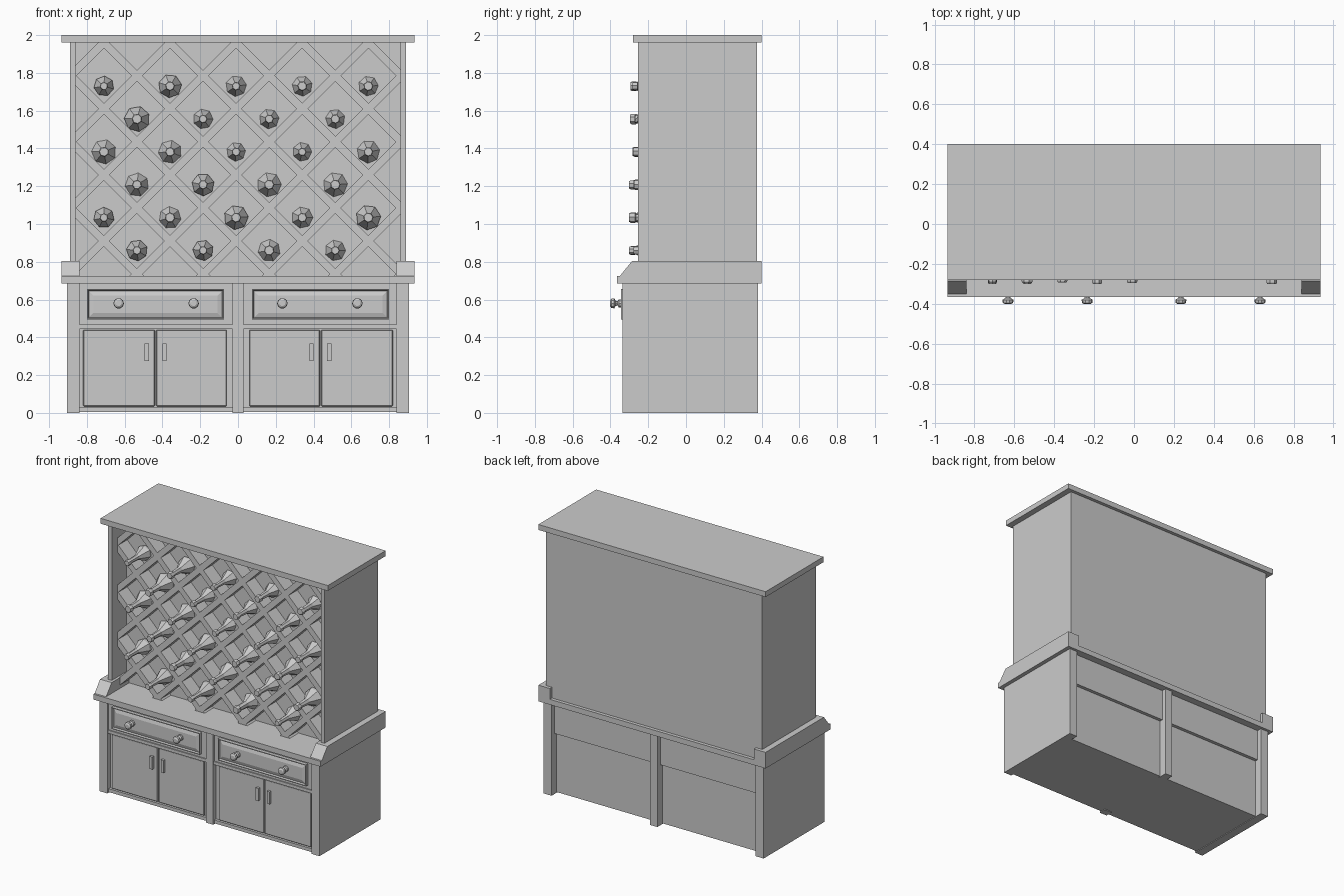
import bpy, bmesh, random
from math import pi, cos, sin
from mathutils import Vector, Matrix

random.seed(4)
if "Cube" in bpy.data.objects:
    bpy.data.objects.remove(bpy.data.objects["Cube"], do_unlink=True)

grey = bpy.data.materials.new("plain_grey")
grey.use_nodes = True
colour = (0.6, 0.6, 0.6, 1)
grey.diffuse_color = colour
grey.node_tree.nodes["Principled BSDF"].inputs["Base Color"].default_value = colour


def finish(name, bm):
    bmesh.ops.recalc_face_normals(bm, faces=bm.faces)
    mesh = bpy.data.meshes.new(name)
    bm.to_mesh(mesh)
    bm.free()
    mesh.materials.append(grey)
    obj = bpy.data.objects.new(name, mesh)
    bpy.context.collection.objects.link(obj)
    return obj


def box_mesh(x, y, z):
    bm = bmesh.new()
    size = Matrix.Diagonal((x[1] - x[0], y[1] - y[0], z[1] - z[0], 1))
    centre = Matrix.Translation((sum(x) / 2, sum(y) / 2, sum(z) / 2))
    bmesh.ops.create_cube(bm, size=1, matrix=centre @ size)
    return bm


def box(name, x, y, z):
    return finish(name, box_mesh(x, y, z))


def sides(name, x, y, z):
    """A box on the left and its mirror on the right."""
    box("left_" + name, x, y, z)
    box("right_" + name, (-x[1], -x[0]), y, z)


def lathe(name, profile, place, count, turn=0):
    """Revolve (depth, radius) pairs about an axis running back along +y."""
    bm = bmesh.new()
    rings = []
    for depth, r in profile:
        rings.append([bm.verts.new((place[0] + r * cos(turn + 2 * pi * i / count),
                                    place[1] + depth,
                                    place[2] + r * sin(turn + 2 * pi * i / count)))
                      for i in range(count)])
    for a, b in zip(rings, rings[1:]):
        for i in range(count):
            j = (i + 1) % count
            bm.faces.new((a[i], a[j], b[j], b[i]))
    bm.faces.new(rings[0])
    bm.faces.new(rings[-1])
    return finish(name, bm)


# Lower cabinet
box("cabinet_body", (-0.85, 0.85), (-0.30, 0.32), (0.005, 0.685))
box("upper_back_panel", (-0.85, 0.85), (0.30, 0.345), (0.45, 0.685))
sides("cabinet_side", (0.84, 0.905), (-0.335, 0.38), (0, 0.685))
box("centre_front_post", (-0.03, 0.03), (-0.335, -0.28), (0, 0.685))
box("centre_back_post", (-0.03, 0.03), (0.30, 0.38), (0, 0.685))
sides("bottom_rail", (0.03, 0.84), (-0.32, -0.28), (0.005, 0.03))
sides("middle_rail", (0.03, 0.84), (-0.328, -0.28), (0.445, 0.468))
sides("drawer_surround", (0.03, 0.84), (-0.32, -0.28), (0.468, 0.685))

# Counter and sloped end blocks
box("counter", (-0.935, 0.935), (-0.365, 0.40), (0.685, 0.725))
for side, sign in (("left", 1), ("right", -1)):
    bm = box_mesh(sorted((sign * 0.84, sign * 0.935)), (-0.35, 0.40), (0.725, 0.805))
    for v in bm.verts:
        if v.co.y < 0 and v.co.z > 0.8:
            v.co.y = -0.285
    finish(side + "_end_block", bm)

# Rack carcass
sides("rack_side", (0.86, 0.89), (-0.255, 0.375), (0.725, 1.96))
box("rack_back", (-0.86, 0.86), (-0.08, 0.375), (0.725, 1.96))
box("top_board", (-0.935, 0.935), (-0.28, 0.40), (1.96, 2.0))

# Diagonal lattice, trimmed to the opening
PITCH, NODE = 0.35, Vector((-0.535, 0, 0.735))
limits = [((0.86, 0, 0), (1, 0, 0)), ((-0.86, 0, 0), (-1, 0, 0)),
          ((0, 0, 1.96), (0, 0, 1)), ((0, 0, 0.725), (0, 0, -1))]
for slope in (1, -1):
    for k in range(-4, 9):
        bm = box_mesh((-3, 3), (-0.185, -0.08), (-0.021, 0.021))
        bm.transform(Matrix.Translation(NODE + Vector((PITCH * k, 0, 0)))
                     @ Matrix.Rotation(slope * pi / 4, 4, 'Y'))
        for point, normal in limits:
            bmesh.ops.bisect_plane(bm, geom=bm.verts[:] + bm.edges[:] + bm.faces[:],
                                   plane_co=point, plane_no=normal, clear_outer=True)
        if bm.faces:
            finish("lattice_bar", bm)
        else:
            bm.free()

# Bottles lying in the rack, neck forwards
bottle = [(0, 0.021), (0.008, 0.025), (0.03, 0.025), (0.036, 0.018),
          (0.12, 0.023), (0.2, 0.06), (0.3, 0.06)]
for row in range(6):
    for col in range(4 if row % 2 == 0 else 5):
        s = random.uniform(0.88, 1.14)
        x = -0.535 + PITCH * col - (row % 2) * PITCH / 2
        place = (x, random.uniform(-0.305, -0.255), 0.86 + row * 0.174)
        lathe("bottle", [(d, r * s) for d, r in bottle], place, 7,
              random.uniform(0, pi))

# Drawers with recessed border and raised field, doors, knobs and handles
knob = [(0, 0.015), (0.007, 0.026), (0.022, 0.028), (0.03, 0.014),
        (0.04, 0.012), (0.046, 0.022), (0.075, 0.022)]
for side, sign in (("left", 1), ("right", -1)):
    def span(a, b):
        return sorted((sign * a, sign * b))

    bm = box_mesh(span(0.075, 0.80), (-0.345, -0.30), (0.495, 0.655))
    front = min(bm.faces, key=lambda f: f.calc_center_median().y)
    bmesh.ops.recalc_face_normals(bm, faces=bm.faces)
    for width, depth in ((0.008, 0), (0.006, -0.014), (0.035, 0.008)):
        bmesh.ops.inset_region(bm, faces=[front], thickness=width, depth=depth)
    finish(side + "_drawer", bm)

    for x in (0.235, 0.632):
        lathe("drawer_knob", knob, (sign * x, -0.402, 0.58), 10)

    for part, a, b, grip in (("inner", 0.06, 0.434, 0.39), ("outer", 0.44, 0.82, 0.483)):
        door = box(side + "_" + part + "_door", span(a, b), (-0.315, -0.29), (0.035, 0.44))
        bevel = door.modifiers.new("soft_edge", 'BEVEL')
        bevel.width = 0.004
        bevel.segments = 1
        box("door_handle", span(grip - 0.011, grip + 0.011), (-0.334, -0.31), (0.275, 0.368))
